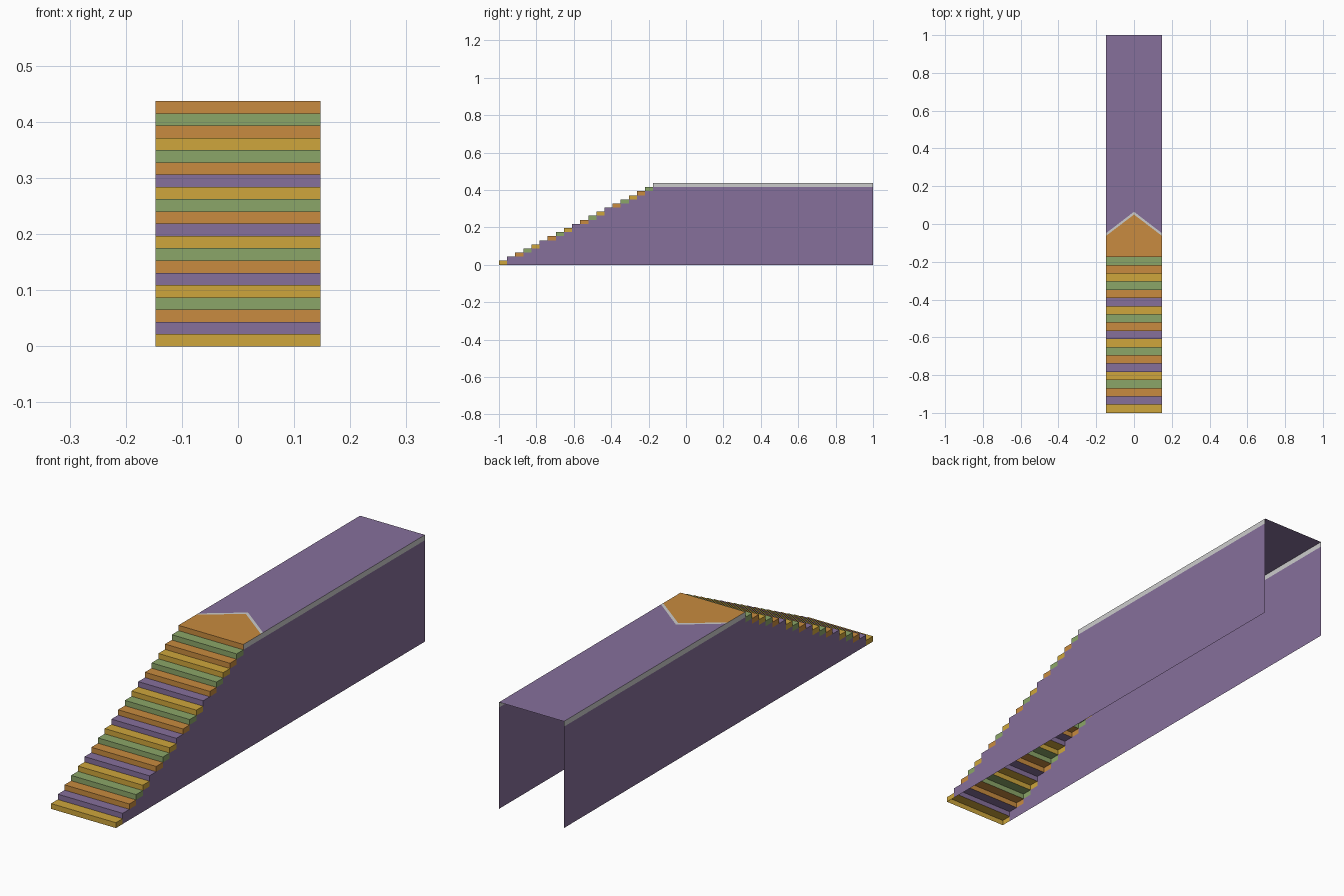
import bpy, bmesh

if "Cube" in bpy.data.objects:
    bpy.data.objects.remove(bpy.data.objects["Cube"])

W = 0.147            # half width
N = 20               # levels, the last one is the deck
RISE = 0.437 / N
RUN = 0.0434
TOP = N * RISE
DECK_Y = -1 + (N - 1) * RUN


def material(name, rgb):
    m = bpy.data.materials.new(name)
    m.diffuse_color = (*rgb, 1)
    m.use_nodes = True
    m.node_tree.nodes["Principled BSDF"].inputs["Base Color"].default_value = m.diffuse_color
    return m


YELLOW = material("yellow", (0.62, 0.38, 0.045))
PURPLE = material("purple", (0.24, 0.16, 0.33))
ORANGE = material("orange", (0.58, 0.26, 0.05))
GREEN = material("green", (0.26, 0.38, 0.14))


def sheets(name, polygons, mat=None):
    """One object made of flat open polygons."""
    bm = bmesh.new()
    for pts in polygons:
        bm.faces.new([bm.verts.new(p) for p in pts])
    bmesh.ops.remove_doubles(bm, verts=bm.verts, dist=1e-5)
    bm.normal_update()
    me = bpy.data.meshes.new(name)
    bm.to_mesh(me)
    bm.free()
    ob = bpy.data.objects.new(name, me)
    bpy.context.collection.objects.link(ob)
    if mat:
        me.materials.append(mat)
    return ob


def both_sides(profile):
    """A (y, z) profile, counter-clockwise seen from +x, on both sides."""
    return [[(W, y, z) for y, z in profile],
            [(-W, y, z) for y, z in reversed(profile)]]


def riser(y, z):
    return [(-W, y, z), (W, y, z), (W, y, z + RISE), (-W, y, z + RISE)]


# Steps: riser, tread and end squares, open underneath
colours = [YELLOW, PURPLE, ORANGE, GREEN] * 4 + [YELLOW, ORANGE, GREEN]
for i, mat in enumerate(colours):
    y, z = -1 + i * RUN, i * RISE
    y2, z2 = y + RUN, z + RISE
    tread = [(-W, y, z2), (W, y, z2), (W, y2, z2), (-W, y2, z2)]
    ends = both_sides([(y, z), (y2, z), (y2, z2), (y, z2)])
    sheets(f"step_{i + 1:02d}", [riser(y, z), tread] + ends, mat)

# Stepped side walls below the treads
profile = [(-1 + RUN, 0), (1, 0), (1, TOP - RISE)]
for i in range(N - 1, 0, -1):
    y = -1 + i * RUN
    profile.append((y, i * RISE))
    if i > 1:
        profile.append((y, (i - 1) * RISE))
sheets("side_walls", both_sides(profile), PURPLE)

# Grey edge strips along the deck
sheets("deck_edges", both_sides([(DECK_Y, TOP - RISE), (1, TOP - RISE),
                                 (1, TOP), (DECK_Y, TOP)]))

# Deck: pointed landing, grey chevron and long walkway
inner = [(W, -0.062, TOP), (0, 0.050, TOP), (-W, -0.062, TOP)]
outer = [(W, -0.048, TOP), (0, 0.065, TOP), (-W, -0.048, TOP)]
sheets("landing", [riser(DECK_Y, TOP - RISE),
                   [(-W, DECK_Y, TOP), (W, DECK_Y, TOP)] + inner], ORANGE)
sheets("chevron_stripe", [[inner[0], outer[0], outer[1], inner[1]],
                          [inner[1], outer[1], outer[2], inner[2]]])
sheets("walkway", [outer[::-1] + [(W, 1, TOP), (-W, 1, TOP)]], PURPLE)
